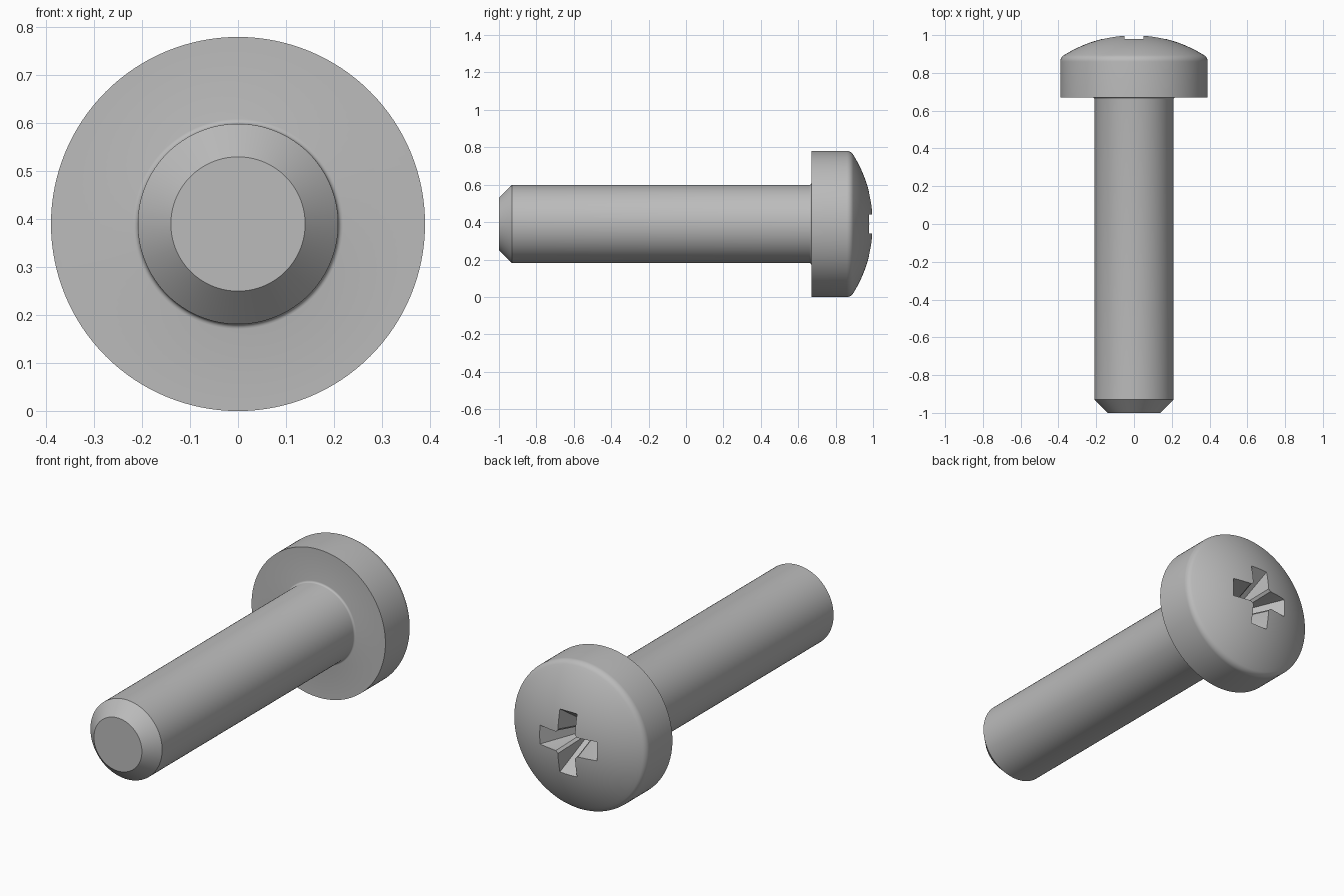
import bpy, bmesh, math
from mathutils import Matrix, Vector

cube = bpy.data.objects.get("Cube")
if cube:
    bpy.data.objects.remove(cube)

AXIS_Z = 0.39      # height of the screw axis
DOME_R = 0.7       # radius of the domed top
SEGMENTS = 128

steel = bpy.data.materials.new("grey_steel")
steel.use_nodes = True
steel.diffuse_color = (0.5, 0.5, 0.5, 1)
steel.node_tree.nodes["Principled BSDF"].inputs["Base Color"].default_value = (0.5, 0.5, 0.5, 1)


def make_object(name, bm):
    bmesh.ops.recalc_face_normals(bm, faces=bm.faces)
    mesh = bpy.data.meshes.new(name)
    bm.to_mesh(mesh)
    bm.free()
    mesh.materials.append(steel)
    obj = bpy.data.objects.new(name, mesh)
    obj.location.z = AXIS_Z
    bpy.context.collection.objects.link(obj)
    return obj


def arc(cr, cy, radius, start, end, steps):
    """Points (r, y) on an arc, angles in degrees from the radial direction."""
    angles = [math.radians(start + (end - start) * i / steps) for i in range(steps + 1)]
    return [(cr + radius * math.cos(a), cy + radius * math.sin(a)) for a in angles]


def lathe(name, profile):
    bm = bmesh.new()
    verts = [bm.verts.new((r, y, 0)) for r, y in profile]
    edges = [bm.edges.new(pair) for pair in zip(verts, verts[1:])]
    bmesh.ops.spin(bm, geom=verts + edges, cent=(0, 0, 0), axis=(0, 1, 0),
                   angle=math.tau, steps=SEGMENTS)
    bmesh.ops.remove_doubles(bm, verts=bm.verts, dist=1e-5)
    return make_object(name, bm)


# Screw body: chamfered tip, shank, root fillet, head with rounded rim and dome
rim = 0.04
rim_r = 0.39 - rim
rim_y = 1 - DOME_R + math.sqrt((DOME_R - rim) ** 2 - rim_r ** 2)
dome_start = math.degrees(math.atan2(rim_y - 1 + DOME_R, rim_r))
profile = [(0, -1), (0.14, -1), (0.209, -0.93)]
profile += arc(0.219, 0.66, 0.01, 180, 90, 4)
profile += [(0.39, 0.67)]
profile += arc(rim_r, rim_y, rim, 0, dome_start, 8)
profile += arc(0, 1 - DOME_R, DOME_R, dome_start, 90, 20)[1:-1] + [(0, 1)]
screw = lathe("screw_body", profile)

# Cross recess cutter: a tapered cross narrowing towards the shank
def cross_ring(bm, y, half_width, reach, inner):
    ring = []
    for k in range(4):
        turn = Matrix.Rotation(k * math.pi / 2, 3, 'Y')
        for x, z in ((reach, half_width), (reach, -half_width), (inner, -half_width),
                     (half_width, -inner)):
            ring.append(bm.verts.new(turn @ Vector((x, y, z))))
    return ring


bm = bmesh.new()
rings = [cross_ring(bm, 1.05, 0.05, 0.167, 0.062),
         cross_ring(bm, 0.98, 0.05, 0.167, 0.062),
         cross_ring(bm, 0.8, 0.018, 0.04, 0.03)]
for lower, upper in zip(rings, rings[1:]):
    for i in range(len(lower)):
        j = (i + 1) % len(lower)
        bm.faces.new((lower[i], lower[j], upper[j], upper[i]))
bm.faces.new(rings[0])
bm.faces.new(rings[-1])
cutter = make_object("recess_cutter", bm)
cutter.hide_render = True

cut = screw.modifiers.new("cross_recess", 'BOOLEAN')
cut.object = cutter
cut.operation = 'DIFFERENCE'
cut.solver = 'EXACT'

# Apply the cut, then smooth the round surfaces and keep hard edges
bpy.ops.object.select_all(action='DESELECT')
screw.select_set(True)
bpy.context.view_layer.objects.active = screw
bpy.ops.object.modifier_apply(modifier=cut.name)
bpy.data.objects.remove(cutter)
bpy.ops.object.shade_smooth_by_angle(angle=math.radians(25))
